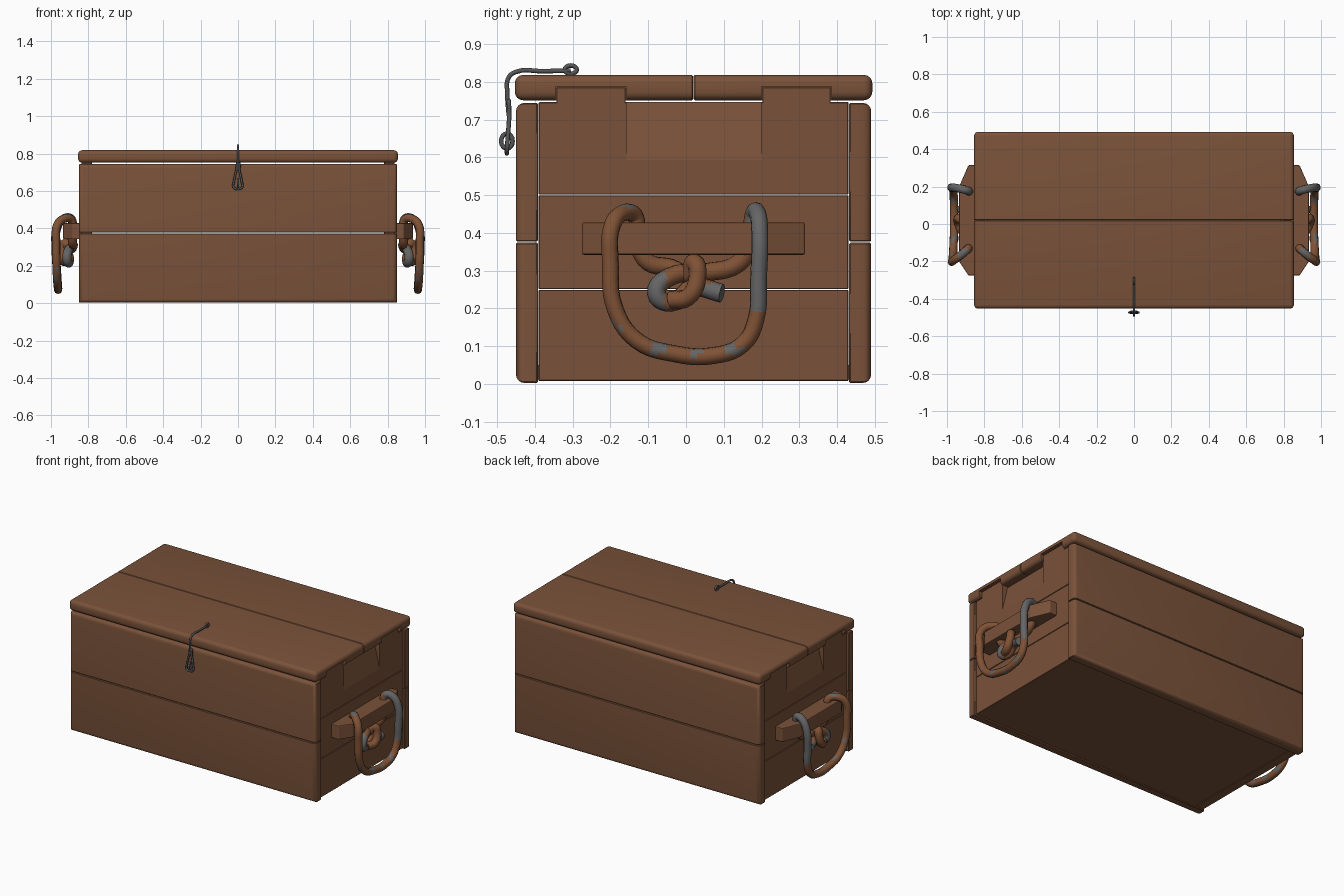
import bpy, bmesh, math
from mathutils import Vector

if "Cube" in bpy.data.objects:
    bpy.data.objects.remove(bpy.data.objects["Cube"])


def material(name, rgb):
    m = bpy.data.materials.new(name)
    m.diffuse_color = (*rgb, 1)
    m.use_nodes = True
    m.node_tree.nodes["Principled BSDF"].inputs["Base Color"].default_value = m.diffuse_color
    return m


WOOD = material("brown wood", (0.195, 0.085, 0.042))
ROPE = material("rope brown", (0.215, 0.085, 0.036))
GREY = material("worn grey", (0.13, 0.13, 0.13))
IRON = material("dark iron", (0.09, 0.09, 0.09))


def add_object(name, mesh, mats):
    ob = bpy.data.objects.new(name, mesh)
    bpy.context.collection.objects.link(ob)
    mesh.materials.clear()
    for m in mats:
        mesh.materials.append(m)
    return ob


def smooth(ob, angle=40):
    bpy.ops.object.select_all(action='DESELECT')
    bpy.context.view_layer.objects.active = ob
    ob.select_set(True)
    bpy.ops.object.shade_smooth_by_angle(angle=math.radians(angle))


def board(name, lo, hi, soft=None, r=0.022, fine=0.003):
    """Plank from lo to hi; edges whose midpoint offset passes soft() get a wide rounding."""
    lo, hi = Vector(lo), Vector(hi)
    mid, half = (lo + hi) / 2, (hi - lo) / 2
    bm = bmesh.new()
    bmesh.ops.create_cube(bm, size=2)
    edges = [e for e in bm.edges if soft and soft((e.verts[0].co + e.verts[1].co) / 2)]
    for v in bm.verts:
        v.co = Vector(a * b for a, b in zip(v.co, half)) + mid
    if edges:
        bmesh.ops.bevel(bm, geom=edges, offset=r, segments=4, profile=0.5, affect='EDGES')
    me = bpy.data.meshes.new(name)
    bm.to_mesh(me)
    bm.free()
    ob = add_object(name, me, [WOOD])
    if fine:
        mod = ob.modifiers.new("fine edge", 'BEVEL')
        mod.width, mod.segments, mod.limit_method = fine, 1, 'ANGLE'
        mod.angle_limit = math.radians(60)
    return ob


def prism(name, outline, axis, a, b):
    """Extrude a 2D outline along axis (0, 1 or 2) from a to b."""
    bm = bmesh.new()
    rings = []
    for t in (a, b):
        ring = []
        for p in outline:
            c = list(p)
            c.insert(axis, t)
            ring.append(bm.verts.new(c))
        rings.append(ring)
    n = len(outline)
    bm.faces.new(rings[0])
    bm.faces.new(rings[1])
    for i in range(n):
        j = (i + 1) % n
        bm.faces.new((rings[0][i], rings[0][j], rings[1][j], rings[1][i]))
    bmesh.ops.recalc_face_normals(bm, faces=bm.faces)
    me = bpy.data.meshes.new(name)
    bm.to_mesh(me)
    bm.free()
    return add_object(name, me, [WOOD])


def cut(ob, cutter):
    mod = ob.modifiers.new("cut", 'BOOLEAN')
    mod.operation, mod.object, mod.solver = 'DIFFERENCE', cutter, 'EXACT'
    cutter.hide_render = True
    cutter.hide_viewport = True


def tube(name, pts, r, mats, closed=False, res=5, sides=3):
    """Round tube along a smooth path, turned into a mesh."""
    cu = bpy.data.curves.new(name, 'CURVE')
    cu.dimensions = '3D'
    cu.bevel_depth, cu.bevel_resolution, cu.use_fill_caps = r, sides, True
    sp = cu.splines.new('BEZIER')
    sp.bezier_points.add(len(pts) - 1)
    sp.use_cyclic_u, sp.resolution_u = closed, res
    for bp, p in zip(sp.bezier_points, pts):
        bp.co = p
        bp.handle_left_type = bp.handle_right_type = 'AUTO'
    tmp = bpy.data.objects.new("tmp", cu)
    bpy.context.collection.objects.link(tmp)
    bpy.context.view_layer.update()
    me = bpy.data.meshes.new_from_object(tmp.evaluated_get(bpy.context.evaluated_depsgraph_get()))
    bpy.data.objects.remove(tmp)
    ob = add_object(name, me, mats)
    smooth(ob, 50)
    return ob


# Front and back boards, two high, rounded on the outer side
for side, y0, y1, s in (("front", -0.45, -0.392, -1), ("back", 0.432, 0.49, 1)):
    for level, z0, z1, end in (("lower", 0.003, 0.374, -1), ("upper", 0.377, 0.744, 1)):
        rule = lambda c, s=s, end=end: c.y * s > 0.5 and c.z * end > -0.5
        smooth(board(f"{side}_{level}_board", (-0.85, y0, z0), (0.85, y1, z1), rule))

# Floor
board("floor", (-0.8, -0.395, 0.012), (0.8, 0.435, 0.05), fine=0)

# Lid: two boards, notched at both ends
lid = [smooth_board for smooth_board in (
    board("lid_front_board", (-0.855, -0.453, 0.751), (0.855, 0.0185, 0.818),
          lambda c: (c.y < -0.5 or abs(c.x) > 0.5) and c.y < 0.5),
    board("lid_back_board", (-0.855, 0.0205, 0.751), (0.855, 0.493, 0.818),
          lambda c: (c.y > 0.5 or abs(c.x) > 0.5) and c.y > -0.5))]
for ob in lid:
    smooth(ob)

END = 0.838
for sx, tag in ((1, "right"), (-1, "left")):
    # End panel: three planks, with tongues rising into the lid
    for i, (z0, z1) in enumerate(((0.008, 0.249), (0.251, 0.499), (0.501, 0.746))):
        a, b = sorted((sx * 0.78, sx * END))
        plank = board(f"{tag}_end_plank_{i + 1}", (a, -0.39, z0), (b, 0.43, z1), fine=0.002)
        if i == 2:
            # Sloped finger hollow under the lid
            hollow = prism(f"{tag}_hollow_cutter",
                           [(sx * (END + 0.002), 0.585), (sx * (END + 0.05), 0.585),
                            (sx * (END + 0.05), 0.8), (sx * (END - 0.05), 0.8)], 1, -0.158, 0.2)
            cut(plank, hollow)
    for k, (y0, y1) in enumerate(((-0.345, -0.158), (0.2, 0.385))):
        a, b = sorted((sx * 0.77, sx * 0.9))
        notch = board(f"{tag}_notch_cutter_{k}", (a, y0, 0.70), (b, y1, 0.788), fine=0)
        cut(lid[k], notch)
        a, b = sorted((sx * 0.78, sx * END))
        board(f"{tag}_tongue_{k + 1}", (a, y0 + 0.002, 0.74), (b, y1 - 0.002, 0.785), fine=0.002)

    # Handle bar with tapered ends
    bar = prism(f"{tag}_handle_bar",
                [(sx * (END - 0.01), -0.275), (sx * 0.885, -0.275), (sx * 0.935, -0.2),
                 (sx * 0.935, 0.2), (sx * 0.885, 0.315), (sx * (END - 0.01), 0.315)], 2, 0.342, 0.428)
    mod = bar.modifiers.new("soft edge", 'BEVEL')
    mod.width, mod.segments = 0.005, 2

    # Rope loop hanging from the bar (y, z, x)
    loop = [(-0.128, 0.41, .885), (-0.135, 0.445, .89), (-0.165, 0.453, .925), (-0.195, 0.42, .965),
            (-0.2, 0.32, .972), (-0.188, 0.2, .97), (-0.13, 0.115, .966), (-0.03, 0.08, .962),
            (0.07, 0.075, .962), (0.15, 0.105, .964), (0.185, 0.17, .968), (0.192, 0.28, .974),
            (0.195, 0.4, .968), (0.19, 0.45, .935), (0.18, 0.455, .895), (0.172, 0.41, .88)]
    # Two rope ends knotted below the bar
    end_a = [(0.17, 0.37, .89), (0.14, 0.32, .89), (0.05, 0.295, .885), (-0.04, 0.285, .905),
             (-0.078, 0.24, .915), (-0.04, 0.215, .905), (0.02, 0.255, .905), (0.095, 0.24, .925)]
    end_b = [(-0.13, 0.37, .885), (-0.1, 0.322, .885), (-0.04, 0.308, .88), (0.005, 0.29, .90),
             (0.022, 0.322, .925), (0.03, 0.28, .94), (0.005, 0.23, .94), (-0.04, 0.222, .92)]
    # Worn grey patches by place along the rope
    worn = {"rope_loop": lambda c: (c.y > 0.16 and c.z > 0.2) or (c.z > 0.468 and c.y < 0),
            "knot_a": lambda c: c.y > 0.04 and c.z < 0.265 or c.y < -0.055,
            "knot_b": lambda c: False}
    for name, path, r in (("rope_loop", loop, 0.0225), ("knot_a", end_a, 0.025), ("knot_b", end_b, 0.024)):
        rope = tube(f"{tag}_{name}", [(sx * x, y, z) for y, z, x in path], r, [ROPE, GREY])
        for f in rope.data.polygons:
            c = f.center
            patch = name == "rope_loop" and c.z < 0.2 and math.sin(c.y * 61) + math.sin(c.z * 97 + c.x * 140) > 1.1
            f.material_index = int(worn[name](c) or patch)

# Latch: bent rod, hanging teardrop link and two eyes
tube("latch_rod", [(0, -0.305, 0.829), (0, -0.38, 0.828), (0, -0.45, 0.826), (0, -0.47, 0.81),
                   (0, -0.473, 0.77), (0, -0.469, 0.71)], 0.006, [IRON], sides=2)
tube("latch_link", [(0.002, -0.469, 0.75), (0.008, -0.468, 0.71), (0.02, -0.472, 0.65), (0.022, -0.474, 0.62),
                    (0, -0.474, 0.61), (-0.024, -0.474, 0.62), (-0.022, -0.472, 0.65), (-0.009, -0.468, 0.71)],
     0.006, [IRON], closed=True, sides=2)
for name, y, z, ry, rz in (("lid_eye", -0.305, 0.832, 0.016, 0.011), ("front_eye", -0.474, 0.643, 0.015, 0.02)):
    ring = [(0, y + ry * math.cos(t * math.pi / 4), z + rz * math.sin(t * math.pi / 4)) for t in range(8)]
    tube(name, ring, 0.006, [IRON], closed=True, res=2, sides=2)
